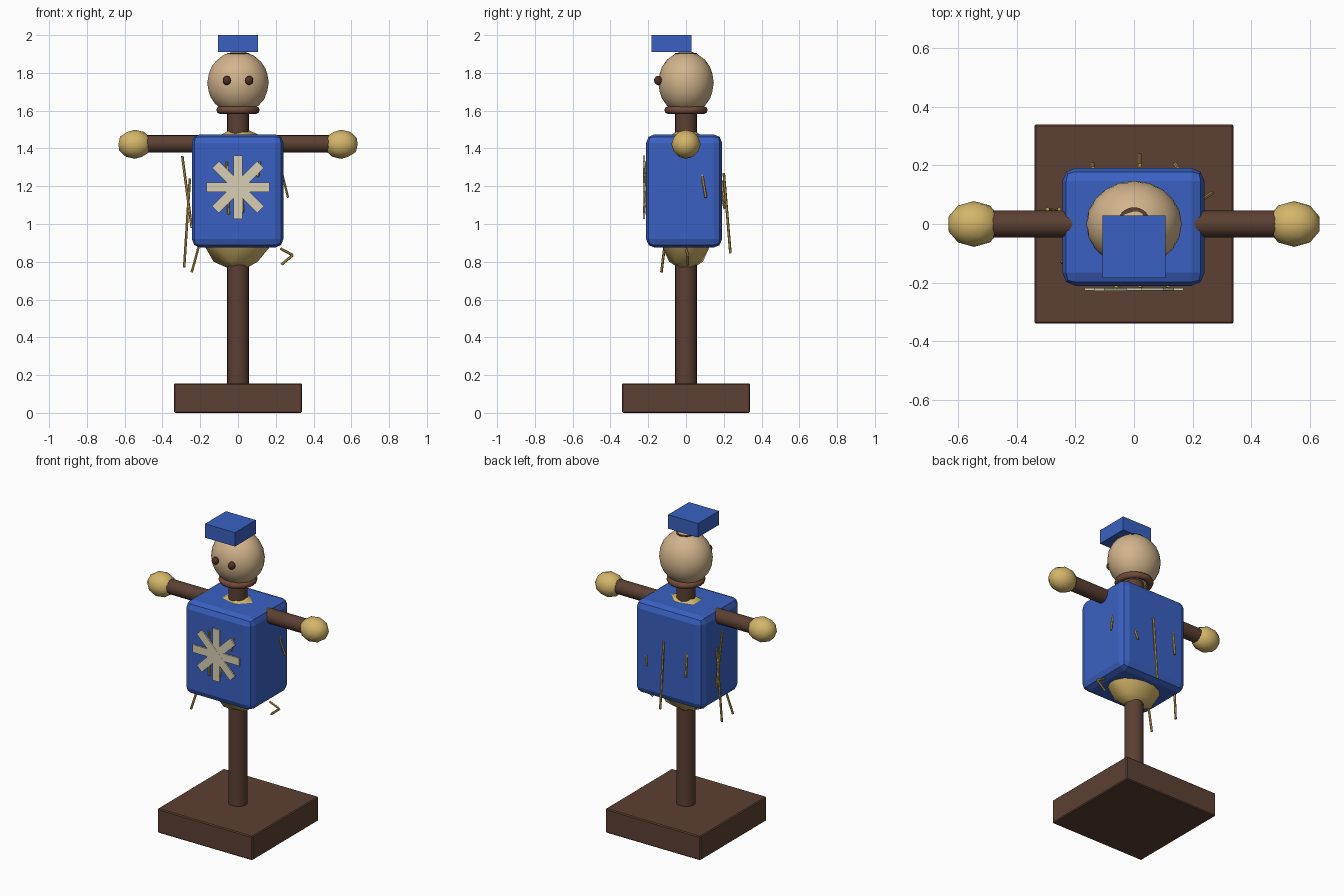
import bpy
from math import radians, pi
from mathutils import Vector

if "Cube" in bpy.data.objects:
    bpy.data.objects.remove(bpy.data.objects["Cube"])


def material(name, rgb):
    lin = [((c / 255 + 0.055) / 1.055) ** 2.4 for c in rgb] + [1]
    m = bpy.data.materials.new(name)
    m.use_nodes = True
    m.diffuse_color = lin
    m.node_tree.nodes["Principled BSDF"].inputs["Base Color"].default_value = lin
    return m


WOOD = material("dark_wood", (92, 64, 51))
BLUE = material("blue_cloth", (58, 97, 194))
STRAW = material("straw_gold", (212, 182, 106))
SACK = material("sackcloth_tan", (210, 180, 140))
CREAM = material("cream_patch", (216, 207, 180))
ROPE = material("rope_brown", (112, 74, 55))
EYE = material("eye_brown", (84, 48, 36))
STALK = material("stalk_gold", (196, 160, 80))


def finish(name, mat, scale=None, smooth=True):
    o = bpy.context.object
    o.name = name
    o.data.materials.append(mat)
    if scale:
        o.scale = scale
        bpy.ops.object.transform_apply(location=False, rotation=False, scale=True)
    if smooth:
        bpy.ops.object.shade_smooth_by_angle(angle=radians(50))
    return o


def box(name, mat, loc, size, bevel=0, segments=2, turn=0):
    bpy.ops.mesh.primitive_cube_add(size=1, location=loc)
    o = finish(name, mat, size, smooth=False)
    o.rotation_euler.y = turn
    if bevel:
        mod = o.modifiers.new("Rounding", "BEVEL")
        mod.width, mod.segments = bevel, segments
    return o


def ball(name, mat, loc, radii, detail=2):
    bpy.ops.mesh.primitive_ico_sphere_add(subdivisions=detail, radius=1, location=loc)
    return finish(name, mat, radii)


def rod(name, mat, start, end, radius, sides=16, squash=None):
    a, b = Vector(start), Vector(end)
    bpy.ops.mesh.primitive_cylinder_add(vertices=sides, radius=radius,
                                        depth=(b - a).length, location=(a + b) / 2)
    o = finish(name, mat, squash)
    o.rotation_euler = (b - a).to_track_quat("Z", "Y").to_euler()
    return o


# Stand and post
box("base", WOOD, (0, 0, 0.078), (0.68, 0.68, 0.156), 0.006, 1)
rod("post", WOOD, (0, 0, 0.1), (0, 0, 1.906), 0.057, 24)

# Straw stuffing and coat
ball("stuffing", STRAW, (0, 0, 1.132), (0.245, 0.18, 0.39))
box("coat", BLUE, (-0.002, -0.01, 1.175), (0.485, 0.402, 0.6), 0.045, 2)

# Arms and straw hands
arms = rod("arm_beam", WOOD, (-0.5, 0, 1.425), (0.5, 0, 1.425), 0.046, 16)
for side, x in (("left", 0.546), ("right", -0.546)):
    ball(side + "_hand", STRAW, (x, 0, 1.422), (0.092, 0.078, 0.077))

# Head, neck rope, eyes and hat
ball("head", SACK, (0, 0, 1.748), (0.163, 0.147, 0.167), 3)
bpy.ops.mesh.primitive_torus_add(location=(0, 0, 1.603), major_radius=0.094,
                                 minor_radius=0.021, major_segments=20, minor_segments=8)
finish("neck_rope", ROPE)
for side, x in (("left", 0.059), ("right", -0.059)):
    ball(side + "_eye", EYE, (x, -0.148, 1.76), (0.022, 0.022, 0.025))
box("hat", BLUE, (0, -0.077, 1.955), (0.214, 0.213, 0.09))

# Starburst patch on the chest
for i in range(4):
    box("patch_bar", CREAM, (0, -0.222 - 0.0004 * i, 1.195),
        (0.05, 0.009, 0.336), turn=i * pi / 4)

# Loose straw stalks poking out of the coat
STALKS = [
    ((-0.295, 0.05, 1.36), (-0.245, 0.04, 0.98)),
    ((-0.255, 0.05, 1.24), (-0.285, 0.04, 0.77)),
    ((-0.2, -0.11, 0.91), (-0.245, -0.13, 0.745)),
    ((0.235, 0.085, 1.26), (0.265, 0.105, 1.14)),
    ((0.225, 0, 0.87), (0.29, 0.01, 0.835)),
    ((0.29, 0.01, 0.835), (0.23, 0.01, 0.785)),
    ((0.02, 0.2, 1.27), (0.02, 0.235, 0.845)),
    ((-0.14, 0.19, 1.23), (-0.14, 0.205, 1.08)),
    ((0.15, 0.19, 1.14), (0.14, 0.205, 1.08)),
    ((-0.06, -0.212, 1.33), (-0.05, -0.222, 1.05)),
    ((0.115, -0.21, 1.33), (0.105, -0.222, 1.25)),
    ((0.02, -0.21, 1.2), (0.025, -0.222, 1.06)),
]
for start, end in STALKS:
    rod("straw_stalk", STALK, start, end, 0.007, 6)
